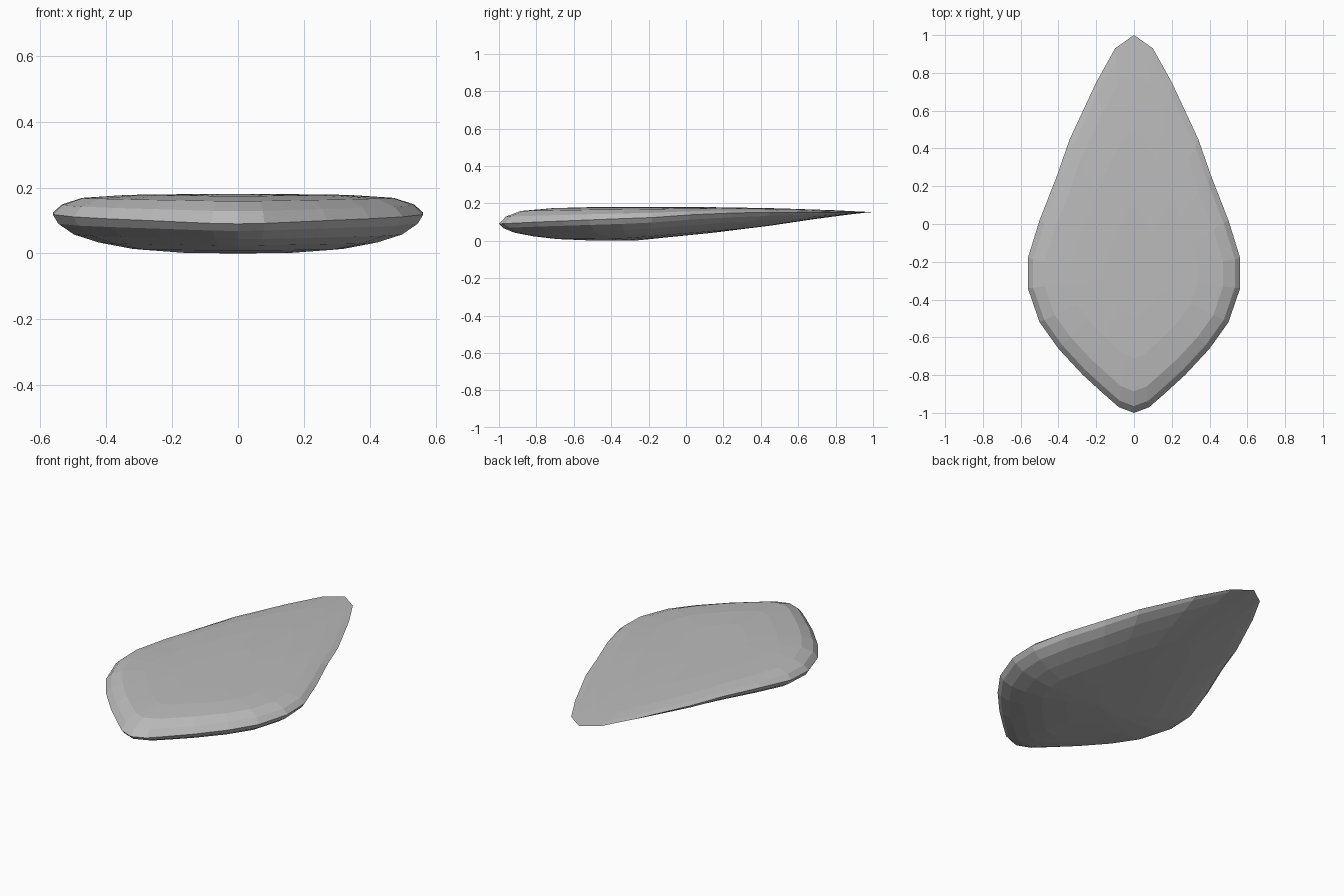
import bpy, bmesh

if "Cube" in bpy.data.objects:
    bpy.data.objects.remove(bpy.data.objects["Cube"])

# Plan outline, right half, from rear tip to front nose
HALF = [(0, 1), (.10, .93), (.20, .75), (.34, .45), (.41, .25), (.50, .02), (.562, -.18),
        (.562, -.34), (.50, -.52), (.40, -.66), (.27, -.80), (.16, -.90), (.08, -.97), (0, -1)]
OUTLINE = HALF + [(-x, y) for x, y in HALF[-2:0:-1]]
CENTRE_Y = -.28

# Ring profile: (inward scale, share of the way from rim to surface)
UPPER = [(.95, .45), (.84, .80), (.60, .96), (.30, 1)]
LOWER = [(.97, .24), (.885, .52), (.75, .73), (.57, .90), (.33, .98)]

# Heights along the length
RIM = [(-1, .09), (-.8, .10), (-.3, .12), (-.15, .125), (.1, .145), (.4, .152), (1, .153)]
TOP = [(-1, .175), (-.5, .18), (.2, .18), (.6, .172), (.9, .162), (1, .155)]
BOTTOM = [(-1, 0), (-.35, 0), (-.1, .018), (.3, .055), (.6, .09), (.9, .13), (1, .15)]


def height(table, y):
    for (a, za), (b, zb) in zip(table, table[1:]):
        if y <= b:
            return za + (zb - za) * max(0, y - a) / (b - a)
    return table[-1][1]


def ring(bm, scale, share, surface):
    verts = []
    for x, y in OUTLINE:
        ry = CENTRE_Y + (y - CENTRE_Y) * scale
        rim = height(RIM, y)
        z = rim + (height(surface, ry) - rim) * share
        verts.append(bm.verts.new((x * scale, ry, z)))
    return verts


# Flat pebble body: nested rings above and below a shared rim
bm = bmesh.new()
rim_ring = ring(bm, 1, 0, TOP)
for profile, surface in ((UPPER, TOP), (LOWER, BOTTOM)):
    outer = rim_ring
    n = len(outer)
    for scale, share in profile:
        inner = ring(bm, scale, share, surface)
        for i in range(n):
            j = (i + 1) % n
            bm.faces.new((outer[i], outer[j], inner[j], inner[i]))
        outer = inner
    cap = bm.verts.new((0, CENTRE_Y, height(surface, CENTRE_Y) if surface is TOP else 0))
    for i in range(n):
        bm.faces.new((outer[i], outer[(i + 1) % n], cap))
bmesh.ops.recalc_face_normals(bm, faces=bm.faces)

mesh = bpy.data.meshes.new("stone_body")
bm.to_mesh(mesh)
bm.free()
body = bpy.data.objects.new("stone_body", mesh)
bpy.context.collection.objects.link(body)

# Plain grey stone colour
grey = bpy.data.materials.new("stone_grey")
grey.diffuse_color = (.5, .5, .5, 1)
grey.use_nodes = True
grey.node_tree.nodes["Principled BSDF"].inputs["Base Color"].default_value = grey.diffuse_color
mesh.materials.append(grey)
